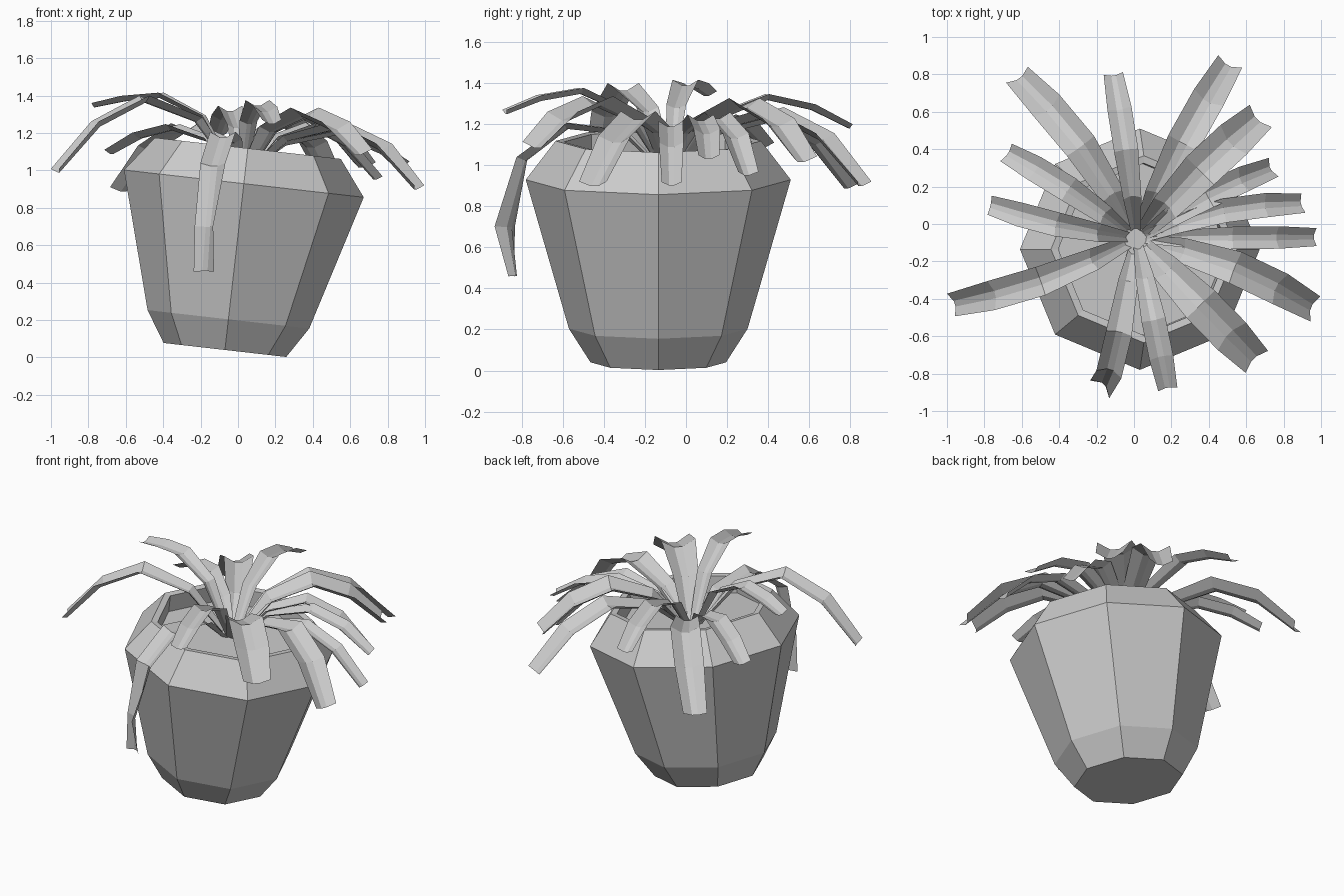
import bpy, bmesh, math
from mathutils import Vector, Matrix

if "Cube" in bpy.data.objects:
    bpy.data.objects.remove(bpy.data.objects["Cube"])


def make_object(name, bm):
    bmesh.ops.recalc_face_normals(bm, faces=bm.faces)
    mesh = bpy.data.meshes.new(name)
    bm.to_mesh(mesh)
    bm.free()
    obj = bpy.data.objects.new(name, mesh)
    bpy.context.collection.objects.link(obj)
    return obj


def loft(bm, rows, closed):
    n = len(rows[0])
    for a, b in zip(rows, rows[1:]):
        for i in range(n if closed else n - 1):
            j = (i + 1) % n
            bm.faces.new((a[i], a[j], b[j], b[i]))


# Pot: eight-sided lathe profile (radius, height), leaning to the right
def pot():
    profile = [(.33, 0), (.435, .165), (.645, .895), (.50, 1.085), (.46, 1.08), (.46, .97)]
    place = Matrix.Translation((-.07, -.135, .04)) @ Matrix.Rotation(math.radians(6.5), 4, 'Y')
    bm = bmesh.new()
    rows = []
    for r, h in profile:
        angles = [math.tau * i / 8 for i in range(8)]
        rows.append([bm.verts.new(place @ Vector((r * math.cos(a), r * math.sin(a), h))) for a in angles])
    loft(bm, rows, True)
    bm.faces.new(rows[0])
    bm.faces.new(rows[-1])   # soil
    return make_object("pot", bm)


# Leaf: trough-shaped strip swept along a path
def leaf(name, width, pts):
    bm = bmesh.new()
    rows = []
    last = len(pts) - 1
    for i, p in enumerate(pts):
        flat = pts[min(i + 1, last)] - pts[max(i - 1, 0)]
        t = flat.normalized()
        if i == last:
            flat = pts[-1] - pts[0]
        side = Vector((flat.x, flat.y, 0)).normalized().cross(Vector((0, 0, 1)))
        up = side.cross(t)
        w = width * (.4 if i == 0 else .75 if i == 1 else .8 if i == last else 1)
        section = [(-1, .45), (-.25, 0), (.25, 0), (1, .45)]
        rows.append([bm.verts.new(p + side * (a * w) + up * (b * w - .2 * width)) for a, b in section])
    loft(bm, rows, False)
    return make_object(name, bm)


# Arch from the crown: rises to the peak height, falls to the tip, bows sideways
def arch(tip, peak, bow):
    tip = Vector(tip)
    crown = Vector((.015, -.08, 1.0))
    crown += Vector((tip.x, tip.y + .08, 0)).normalized() * .035
    run = tip - crown
    left = Vector((-run.y, run.x, 0)).normalized()
    heights = {0: 1.0, .22: 1.0 + .72 * (peak - 1), .52: peak, .78: peak - .35 * (peak - tip.z), 1: tip.z}
    pts = []
    for u, z in heights.items():
        p = crown + run * u + left * (bow * math.sin(math.pi * u))
        pts.append(Vector((p.x, p.y, z)))
    return pts


pot()

# Arching leaves, clockwise from the back left: half width, tip, peak height, bow
leaves = [
    (.09, (-.62, .79, .90), 1.23, -.05),
    (.065, (-.11, .80, 1.19), 1.33, -.01),
    (.09, (.51, .86, .91), 1.26, .02),
    (.105, (.67, .57, 1.03), 1.30, .02),
    (.07, (.74, .30, .96), 1.24, .03),
    (.065, (.90, .11, 1.04), 1.23, .05),
    (.06, (.97, -.07, .91), 1.20, 0),
    (.09, (.96, -.45, .91), 1.24, .05),
    (.105, (.65, -.73, 1.10), 1.31, 0),
    (.065, (.18, -.88, 1.26), 1.36, 0),
    (.08, (-.97, -.43, 1.0), 1.38, .04),
    (.065, (-.77, .10, 1.35), 1.40, .02),
    (.07, (-.68, .38, 1.10), 1.23, -.02),
]
for number, (width, tip, peak, bow) in enumerate(leaves, 1):
    leaf(f"leaf_{number}", width, arch(tip, peak, bow))

# One long leaf hangs over the front rim
hanging = [(.0, -.13, 1.0), (-.03, -.30, 1.16), (-.08, -.58, 1.19),
           (-.13, -.79, 1.03), (-.17, -.87, .70), (-.18, -.84, .46)]
leaf("hanging_leaf", .07, [Vector(p) for p in hanging])
